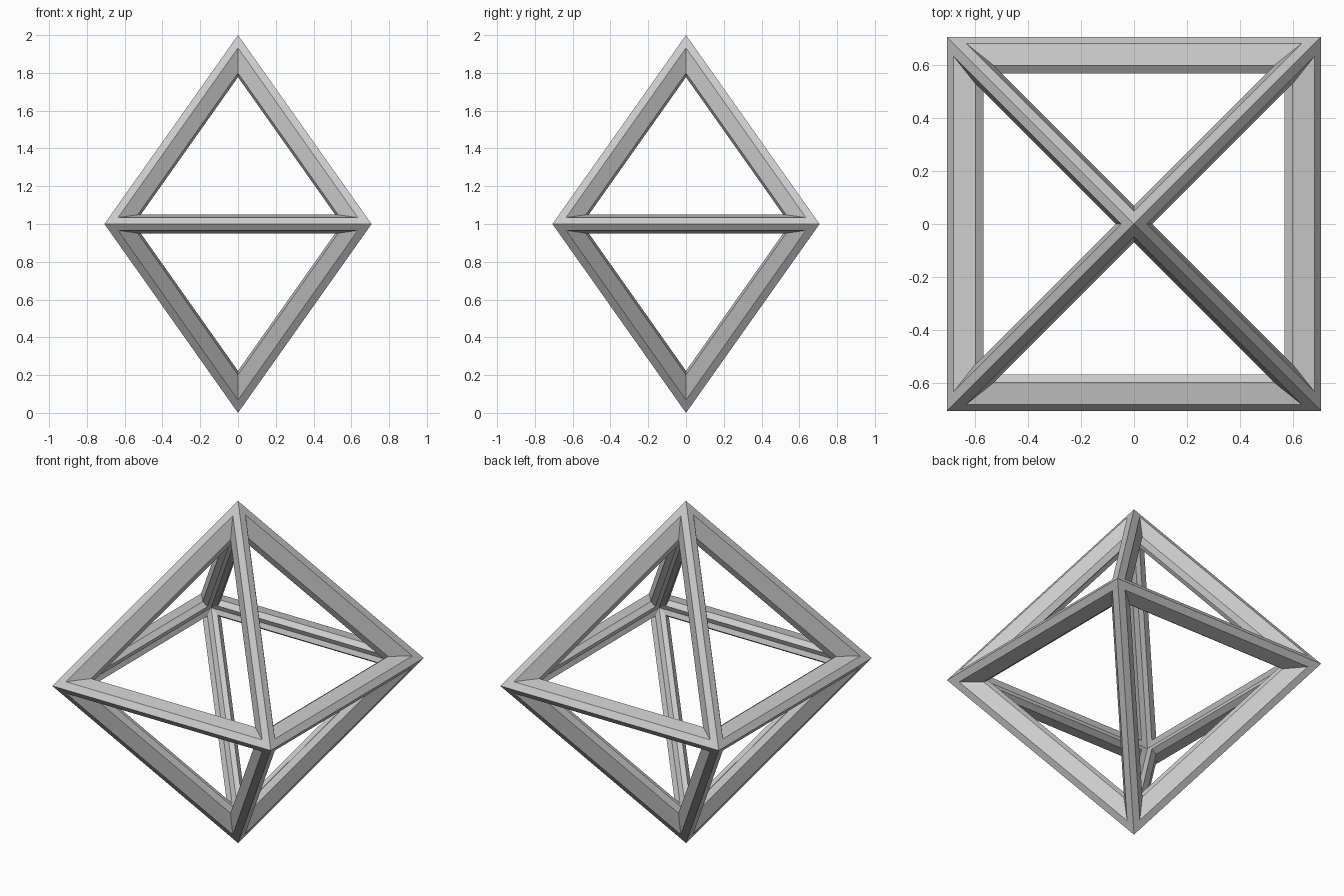
import bpy, bmesh
from mathutils import Vector

if "Cube" in bpy.data.objects:
    bpy.data.objects.remove(bpy.data.objects["Cube"])

H = 0.5 ** 0.5
CENTRE = Vector((0, 0, 1))

# Octahedron corners around the origin: square equator plus two poles
equator = [Vector((-H, -H, 0)), Vector((H, -H, 0)), Vector((H, H, 0)), Vector((-H, H, 0))]
poles = [Vector((0, 0, 1)), Vector((0, 0, -1))]

# Bar section as rings per face: (triangle size, distance of its plane from the centre)
RINGS = [(1.0, 1.0), (0.898, 1.0), (0.75, 0.897), (0.75, 0.832), (0.82, 0.82)]

bm = bmesh.new()
for pole in poles:
    for i in range(4):
        tri = [equator[i], equator[(i + 1) % 4], pole]
        if pole.z < 0:
            tri.reverse()
        mid = sum(tri, Vector()) / 3
        rings = [[bm.verts.new(mid * depth + (p - mid) * size + CENTRE) for p in tri]
                 for size, depth in RINGS]
        # Border, hole walls and inner side of this triangular opening
        for a, b in zip(rings, rings[1:]):
            for j in range(3):
                k = (j + 1) % 3
                bm.faces.new((a[j], a[k], b[k], b[j]))

# Join the eight openings along their shared outer and inner edges
bmesh.ops.remove_doubles(bm, verts=bm.verts, dist=0.0005)
bmesh.ops.recalc_face_normals(bm, faces=bm.faces)

mesh = bpy.data.meshes.new("octahedron_frame")
bm.to_mesh(mesh)
bm.free()
frame = bpy.data.objects.new("octahedron_frame", mesh)
bpy.context.collection.objects.link(frame)
